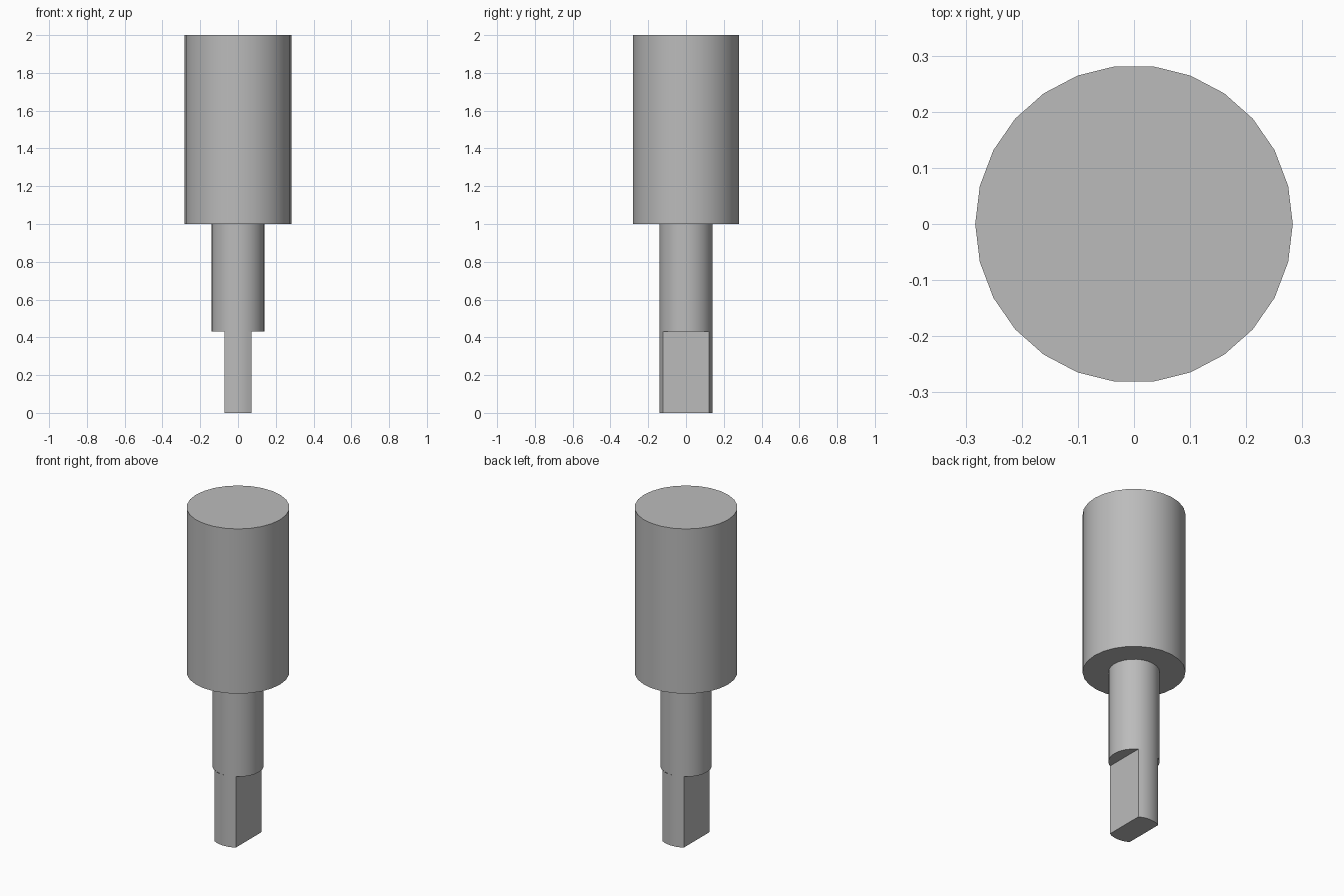
import bpy, bmesh, math

if "Cube" in bpy.data.objects:
    bpy.data.objects.remove(bpy.data.objects["Cube"])

SIDES = 26
BODY_R, SHAFT_R, TANG_HALF = 0.283, 0.141, 0.071

steel = bpy.data.materials.new("plain grey")
steel.diffuse_color = (0.5, 0.5, 0.5, 1)
steel.use_nodes = True
steel.node_tree.nodes["Principled BSDF"].inputs["Base Color"].default_value = steel.diffuse_color


def circle(r):
    return [(r * math.cos(2 * math.pi * i / SIDES), r * math.sin(2 * math.pi * i / SIDES))
            for i in range(SIDES)]


def prism(name, outline, z0, z1, top_cap=True):
    """Extrude a 2D outline between two heights, smooth round the curve."""
    bm = bmesh.new()
    low = [bm.verts.new((x, y, z0)) for x, y in outline]
    high = [bm.verts.new((x, y, z1)) for x, y in outline]
    n = len(outline)
    for i in range(n):
        j = (i + 1) % n
        bm.faces.new((low[i], low[j], high[j], high[i]))
    bm.faces.new(low[::-1])
    if top_cap:
        bm.faces.new(high)
    mesh = bpy.data.meshes.new(name)
    bm.to_mesh(mesh)
    bm.free()
    mesh.materials.append(steel)
    ob = bpy.data.objects.new(name, mesh)
    bpy.context.collection.objects.link(ob)
    bpy.ops.object.select_all(action='DESELECT')
    ob.select_set(True)
    bpy.context.view_layer.objects.active = ob
    bpy.ops.object.shade_smooth_by_angle(angle=math.radians(30))
    return ob


# Wide body and the narrower shaft below it
prism("body", circle(BODY_R), 1.0, 2.0)
prism("shaft", circle(SHAFT_R), 0.43, 1.0, top_cap=False)

# Tang: the shaft's circle cut by two parallel flats, leaving two arcs
half_arc = math.asin(TANG_HALF / SHAFT_R)
arc = [math.pi / 2 - half_arc + 2 * half_arc * i / 6 for i in range(7)]
tang = [(SHAFT_R * math.cos(a), SHAFT_R * math.sin(a))
        for a in arc + [a + math.pi for a in arc]]
prism("tang", tang, 0.0, 0.43, top_cap=False)
